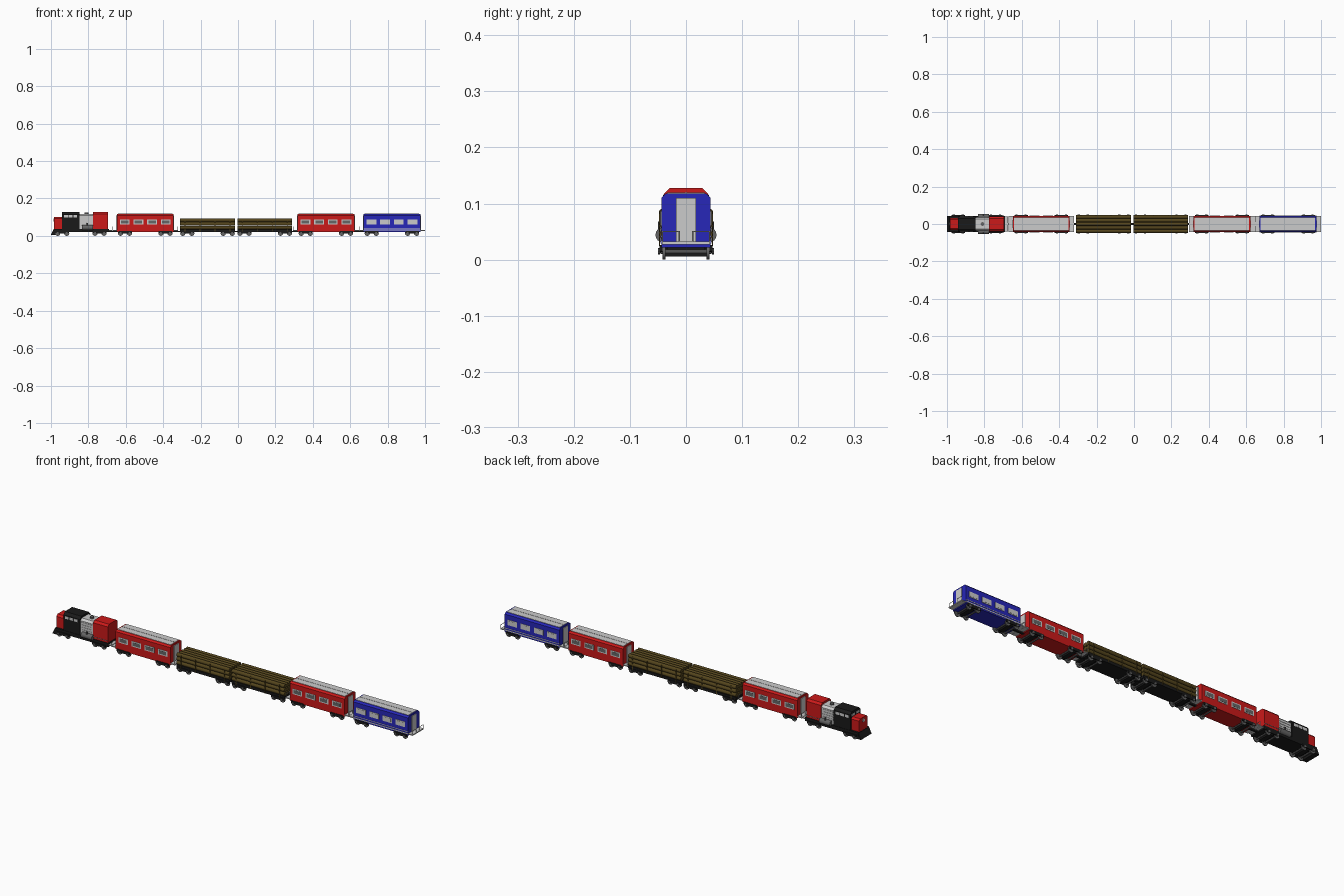
import bpy, bmesh, math
from mathutils import Matrix

if "Cube" in bpy.data.objects:
    bpy.data.objects.remove(bpy.data.objects["Cube"])


def mat(name, rgb):
    m = bpy.data.materials.new(name)
    m.diffuse_color = (*rgb, 1)
    m.use_nodes = True
    m.node_tree.nodes["Principled BSDF"].inputs["Base Color"].default_value = m.diffuse_color
    return m


RED, BLUE = mat("red", (0.6, 0.01, 0.01)), mat("blue", (0.02, 0.02, 0.48))
BLACK, WOOD = mat("black", (0.01, 0.01, 0.01)), mat("wood", (0.09, 0.06, 0.012))
DARK = mat("dark_grey", (0.13, 0.13, 0.13))


def finish(name, bm, m):
    bmesh.ops.recalc_face_normals(bm, faces=bm.faces)
    me = bpy.data.meshes.new(name)
    bm.to_mesh(me)
    bm.free()
    ob = bpy.data.objects.new(name, me)
    bpy.context.collection.objects.link(ob)
    if m:
        me.materials.append(m)
    return ob


def box(name, x, y, z, m=None):
    """Box from (min, max) ranges on each axis."""
    bm = bmesh.new()
    bmesh.ops.create_cube(bm, size=1)
    for v in bm.verts:
        for i, r in enumerate((x, y, z)):
            v.co[i] = (r[0] + r[1]) / 2 + v.co[i] * (r[1] - r[0])
    return finish(name, bm, m)


def cyl(name, c, r, length, axis, m=None, n=12):
    bm = bmesh.new()
    rot = {"X": Matrix.Rotation(math.pi / 2, 4, "Y"),
           "Y": Matrix.Rotation(math.pi / 2, 4, "X"), "Z": Matrix()}[axis]
    bmesh.ops.create_cone(bm, cap_ends=True, segments=n, radius1=r, radius2=r,
                          depth=length, matrix=Matrix.Translation(c) @ rot)
    for f in bm.faces:
        f.smooth = n > 8 and len(f.verts) == 4
    return finish(name, bm, m)


def prism(name, pts, a, b, axis, m=None):
    """Extrude a profile: (y, z) along X, or (x, z) along Y."""
    bm = bmesh.new()
    put = (lambda p, t: (t, *p)) if axis == "X" else (lambda p, t: (p[0], t, p[1]))
    face = bm.faces.new([bm.verts.new(put(p, a)) for p in pts])
    geo = bmesh.ops.extrude_face_region(bm, geom=[face])["geom"]
    for v in geo:
        if isinstance(v, bmesh.types.BMVert):
            v.co[0 if axis == "X" else 1] = b
    return finish(name, bm, m)


def shell(w, z0, z1, c):
    """Body cross-section with chamfered roof edges."""
    return [(-w, z0), (w, z0), (w, z1 - c), (w - c, z1), (c - w, z1), (-w, z1 - c)]


def bogies(xc, spread):
    for xb in (xc - spread, xc + spread):
        box("bogie_bolster", (xb - .012, xb + .012), (-.034, .034), (.012, .026), BLACK)
        for s in (-1, 1):
            y = sorted((s * .042, s * .047))
            prism("bogie_side_frame", [(xb - .036, .026), (xb - .036, .015), (xb - .015, .012),
                  (xb + .015, .012), (xb + .036, .015), (xb + .036, .026)], *y, "Y", BLACK)
        for xw in (xb - .024, xb + .024):
            cyl("axle", (xw, 0, .014), .004, .09, "Y", DARK, 8)
            for s in (-1, 1):
                cyl("wheel", (xw, s * .039, .014), .014, .005, "Y", DARK, 16)
                cyl("axle_box", (xw, s * .048, .015), .006, .003, "Y", DARK, 8)


def passenger_car(xc, colour, stripe):
    a, b = xc - .152, xc + .152
    prism("carriage_body", shell(.044, .022, .118, .008), a, b, "X", colour)
    box("roof_panel", (a + .006, b - .006), (-.034, .034), (.117, .1195))
    box("roof_rib", (a + .006, b - .006), (-.001, .001), (.119, .1205))
    for s in (-1, 1):
        for i in range(4):
            x = xc + (i - 1.5) * .073
            y = sorted((s * .043, s * .0455))
            box("window", (x - .026, x + .026), y, (.06, .087))
            y = sorted((s * .045, s * .0462))
            box("window_pane", (x - .02, x + .02), y, (.065, .082), DARK if stripe is None else None)
        if stripe:
            box("side_stripe", (a, b), sorted((s * .043, s * .0453)), (.029, .034))
            box("side_stripe", (a, b), sorted((s * .043, s * .0453)), (.040, .043))
        # End doors, platforms and hand rails
        xe = xc + s * .152
        box("end_door", sorted((xe - s * .001, xe + s * .003)), (-.018, .018), (.03, .11))
        box("end_platform", sorted((xe, xe + s * .024)), (-.043, .043), (.027, .032))
        for y in (-.042, -.012, .012, .042):
            cyl("rail_post", (xe + s * .022, y, .041), .0012, .02, "Z", None, 6)
        for t in (-1, 1):
            cyl("hand_rail", (xe + s * .022, t * .027, .05), .0012, .03, "Y", None, 6)
    bogies(xc, .108)


def log_car(xc):
    a, b = xc - .147, xc + .147
    box("flat_deck", (a, b), (-.044, .044), (.022, .035), BLACK)
    for row in range(3):
        for i in range(5):
            cyl("log", (xc, (i - 2) * .0188, .0447 + row * .0195), .0099, .292, "X", WOOD, 10)
    for x in (xc - .12, xc - .04, xc + .04, xc + .12):
        for s in (-1, 1):
            box("stake", (x - .002, x + .002), sorted((s * .046, s * .0485)), (.024, .088), WOOD)
    bogies(xc, .108)


# Locomotive frame, nose, cab, engine hood and rear section
box("engine_frame", (-.985, -.69), (-.043, .043), (.02, .038), BLACK)
prism("plough", [(-1, .006), (-.975, .006), (-.975, .036), (-.986, .036)], -.042, .042, "Y", BLACK)
prism("nose", shell(.033, .036, .101, .009), -.984, -.935, "X", RED)
cyl("headlight", (-.985, 0, .085), .008, .004, "X", None, 16)
prism("cab", shell(.041, .036, .127, .012), -.94, -.848, "X", BLACK)
prism("engine_hood", shell(.036, .036, .118, .01), -.85, -.775, "X")
prism("rear_section", shell(.039, .036, .128, .01), -.776, -.695, "X", RED)
for y in (-.018, .018):
    box("windscreen", (-.9415, -.938), (y - .012, y + .012), (.104, .115))
for s in (-1, 1):
    for x in (-.92, -.895, -.87):
        box("cab_window", (x - .01, x + .01), sorted((s * .04, s * .042)), (.098, .111))
    for i in range(4):
        box("hood_vent", (-.842, -.784), sorted((s * .0355, s * .0375)),
            (.06 + i * .012, .066 + i * .012))
    # Side tank with a valve on top
    cyl("side_tank", (-.805, s * .041, .044), .0135, .06, "X", DARK, 16)
    cyl("tank_valve", (-.805, s * .046, .06), .004, .016, "Z", DARK, 8)
    cyl("walkway_rail", (-.735, s * .043, .05), .0012, .08, "X", None, 6)
cyl("exhaust", (-.81, 0, .12), .01, .01, "Z", DARK)
box("rear_step", (-.695, -.675), (-.04, .04), (.027, .032))
bogies(-.84, .1)

# Wagons
passenger_car(-.496, RED, None)
log_car(-.163)
log_car(.143)
passenger_car(.47, RED, None)
passenger_car(.823, BLUE, True)

# Couplings between vehicles
for x in (-.672, -.315, -.01, .298, .647):
    box("coupling", (x - .03, x + .03), (-.005, .005), (.02, .027), BLACK)
